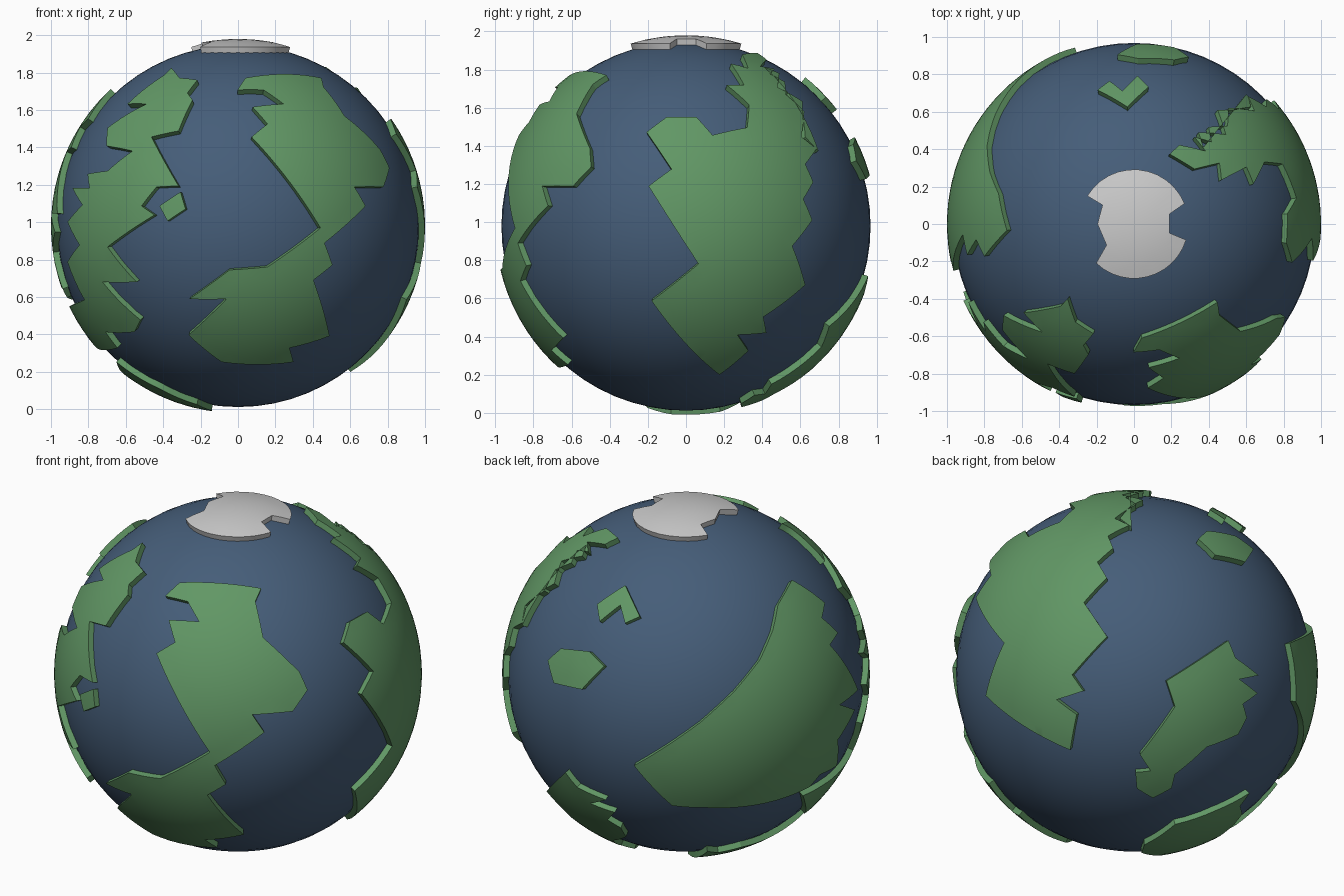
import bpy, bmesh, math
from mathutils import Vector
from mathutils.geometry import delaunay_2d_cdt

if "Cube" in bpy.data.objects:
    bpy.data.objects.remove(bpy.data.objects["Cube"])

CENTRE = Vector((0, 0, 0.98))
OCEAN_R, LAND_R, BASE_R = 0.968, 1.0, 0.95

# Tracing planes: azimuth, elevation, centre and scale of the 2D outline
VIEWS = {
    'front': (0, 0, 238.5, 226, 187),
    'right': (90, 0, 686.5, 227, 191),
    'top': (0, 90, 1134.5, 225, 187),
    'front_right': (35, 25, 238, 674, 184),
    'back_left': (215, 25, 686, 674, 184),
    'back_right': (145, -25, 1136, 673, 184),
    'bottom': (0, -90, 0, 0, 100),
}


def material(name, rgb):
    m = bpy.data.materials.new(name)
    m.diffuse_color = (*rgb, 1)
    m.use_nodes = True
    m.node_tree.nodes["Principled BSDF"].inputs["Base Color"].default_value = m.diffuse_color
    return m


def on_sphere(view, px, py):
    """Project a traced 2D point onto the unit sphere."""
    az, el, cx, cy, s = VIEWS[view]
    a, e = math.radians(az), math.radians(el)
    right = Vector((math.cos(a), math.sin(a), 0))
    up = Vector((-math.sin(a) * math.sin(e), math.cos(a) * math.sin(e), math.cos(e)))
    out = Vector((math.sin(a) * math.cos(e), -math.cos(a) * math.cos(e), math.sin(e)))
    u, v = (px - cx) / s, (cy - py) / s
    w = math.sqrt(max(0, 1 - u * u - v * v))
    return (right * u + up * v + out * w).normalized()


def inside(p, poly):
    hit = False
    for i in range(len(poly)):
        a, b = poly[i - 1], poly[i]
        if (a.y > p.y) != (b.y > p.y):
            if p.x < a.x + (p.y - a.y) * (b.x - a.x) / (b.y - a.y):
                hit = not hit
    return hit


def finish(bm, name, mat):
    me = bpy.data.meshes.new(name)
    bm.to_mesh(me)
    bm.free()
    ob = bpy.data.objects.new(name, me)
    bpy.context.collection.objects.link(ob)
    ob.location = CENTRE
    if mat:
        me.materials.append(mat)
    bpy.ops.object.select_all(action='DESELECT')
    ob.select_set(True)
    bpy.context.view_layer.objects.active = ob
    bpy.ops.object.shade_smooth_by_angle(angle=math.radians(30))
    return ob


def land(name, runs, mat, step=0.06):
    """Raised curved plate from an outline traced on one or more views."""
    corners = [on_sphere(view, *p) for view, pts in runs for p in pts]
    c = sum(corners, Vector()).normalized()
    ax = c.orthogonal().normalized()
    ay = c.cross(ax)

    def flatten(p):
        ang = math.acos(max(-1, min(1, p.dot(c))))
        d = Vector((p.dot(ax), p.dot(ay)))
        return d.normalized() * ang if d.length > 1e-9 else Vector((0, 0))

    def wrap(q):
        r = q.length
        d = q / r if r > 1e-9 else q
        return c * math.cos(r) + (ax * d.x + ay * d.y) * math.sin(r)

    ring = []
    for i, a in enumerate(corners):
        b = corners[(i + 1) % len(corners)]
        n = max(1, math.ceil(a.angle(b) / step))
        ring += [flatten(a.lerp(b, k / n).normalized()) for k in range(n)]
    edges = [(i, (i + 1) % len(ring)) for i in range(len(ring))]

    pts = list(ring)
    n = int(max(p.length for p in ring) / step) + 1
    for i in range(-n, n + 1):
        for j in range(-n, n + 1):
            p = Vector(((i + 0.5 * (j % 2)) * step, j * step))
            if inside(p, ring) and min((p - q).length for q in ring) > step * 0.5:
                pts.append(p)
    verts, _, faces = delaunay_2d_cdt(pts, edges, [], 0, 1e-5)[:3]

    bm = bmesh.new()
    made = {}
    for f in faces:
        mid = sum((verts[i] for i in f), Vector((0, 0))) / len(f)
        if inside(mid, ring):
            for i in f:
                if i not in made:
                    made[i] = bm.verts.new(wrap(verts[i]) * BASE_R)
            bm.faces.new([made[i] for i in f])
    ext = bmesh.ops.extrude_face_region(bm, geom=bm.faces[:], use_keep_orig=True)
    for v in ext['geom']:
        if isinstance(v, bmesh.types.BMVert):
            v.co = v.co.normalized() * LAND_R
    bmesh.ops.recalc_face_normals(bm, faces=bm.faces[:])
    return finish(bm, name, mat)


blue = material("ocean_blue", (0.06, 0.11, 0.19))
green = material("land_green", (0.12, 0.31, 0.13))

# Ocean ball
bm = bmesh.new()
bmesh.ops.create_uvsphere(bm, u_segments=64, v_segments=32, radius=OCEAN_R)
finish(bm, "ocean", blue)

# Front continent
land("front_continent", [('front', [
    (246, 78), (322, 78), (324, 87), (345, 116), (381, 150), (390, 168), (384, 187),
    (355, 187), (366, 206), (325, 243), (333, 265), (314, 280), (330, 336), (290, 348),
    (294, 362), (222, 362), (189, 335), (227, 299), (190, 299), (230, 270), (268, 267),
    (321, 228), (252, 137), (268, 124), (253, 107), (284, 104), (264, 90), (238, 90)])], green)

# Front left continent, whose lower tip wraps round to the left side
land("front_left_continent", [('front', [
    (172, 68), (180, 78), (198, 80), (188, 93), (193, 100), (179, 131), (152, 137),
    (179, 186), (157, 187), (142, 206), (155, 215), (108, 247), (137, 282), (103, 282),
    (141, 320), (135, 332), (106, 332), (118, 348), (97, 348)]),
    ('back_left', [(806, 810), (803, 796), (822, 786)]),
    ('front', [(85, 300), (68, 262), (80, 245), (68, 222), (83, 205), (73, 188), (90, 188),
               (88, 174), (108, 171), (133, 151), (107, 146), (108, 128), (147, 104),
               (128, 104), (165, 75)])], green)

# Back left continent
land("back_left_continent", [('back_left', [
    (792, 580), (825, 603), (822, 618), (838, 633), (830, 645), (858, 690), (840, 705),
    (855, 710), (838, 740), (837, 766), (820, 775), (810, 787), (706, 808), (672, 806),
    (634, 766), (700, 723), (735, 691), (760, 660), (773, 630), (778, 605)])], green)

# Right continent: side outline, then its northern arm from the top
land("right_continent", [('right', [
    (765, 68), (780, 74), (778, 88), (803, 102), (803, 115), (806, 138), (817, 150),
    (806, 165), (814, 183), (804, 200), (813, 221), (793, 247), (806, 286), (764, 318),
    (767, 334), (738, 336), (749, 352), (720, 376), (652, 302), (699, 265), (649, 187),
    (672, 170), (647, 133), (667, 118), (697, 118), (713, 136)]),
    ('top', [(1283, 165), (1265, 163), (1254, 185), (1247, 168), (1222, 181), (1220, 164),
             (1195, 170), (1170, 155), (1180, 146), (1206, 152), (1195, 138), (1212, 143),
             (1209, 128), (1228, 127), (1229, 109), (1255, 112), (1247, 95)])], green)

# Lower back continent
land("lower_back_continent", [('back_right', [
    (1217, 650), (1225, 667), (1250, 682), (1230, 688), (1250, 700), (1235, 712),
    (1240, 725), (1232, 742), (1200, 757), (1170, 785), (1168, 798), (1150, 808),
    (1133, 800), (1130, 785), (1145, 783), (1133, 768), (1165, 720), (1155, 695)])], green)

# Land on the underside
land("bottom_continent", [('bottom', [
    (-65, -22), (-42, -26), (-22, -20), (-14, -8), (-14, 18), (-30, 33), (-45, 44),
    (-46, 35), (-55, 26), (-60, 5)])], green)

# Islands
land("back_island", [('back_right', [
    (1186, 546), (1196, 536), (1226, 538), (1245, 550), (1235, 566), (1203, 562)])], green)
land("upper_back_island", [('top', [
    (1098, 91), (1110, 82), (1123, 92), (1138, 77), (1149, 88), (1128, 108)])], green)
land("front_island", [('front', [(160, 206), (181, 192), (186, 209), (168, 221)])], green)


# Notched polar ice cap
def arc(start, end, n=12, r=54.5):
    angles = [math.radians(start + (end - start) * k / n) for k in range(n + 1)]
    return [(1134.5 + r * math.cos(t), 225 - r * math.sin(t)) for t in angles]


land("ice_cap", [('top', arc(22, 149) + [(1103, 206), (1098, 225), (1107, 246)]
                  + arc(226, 343) + [(1170, 234), (1170, 215)])], None)
